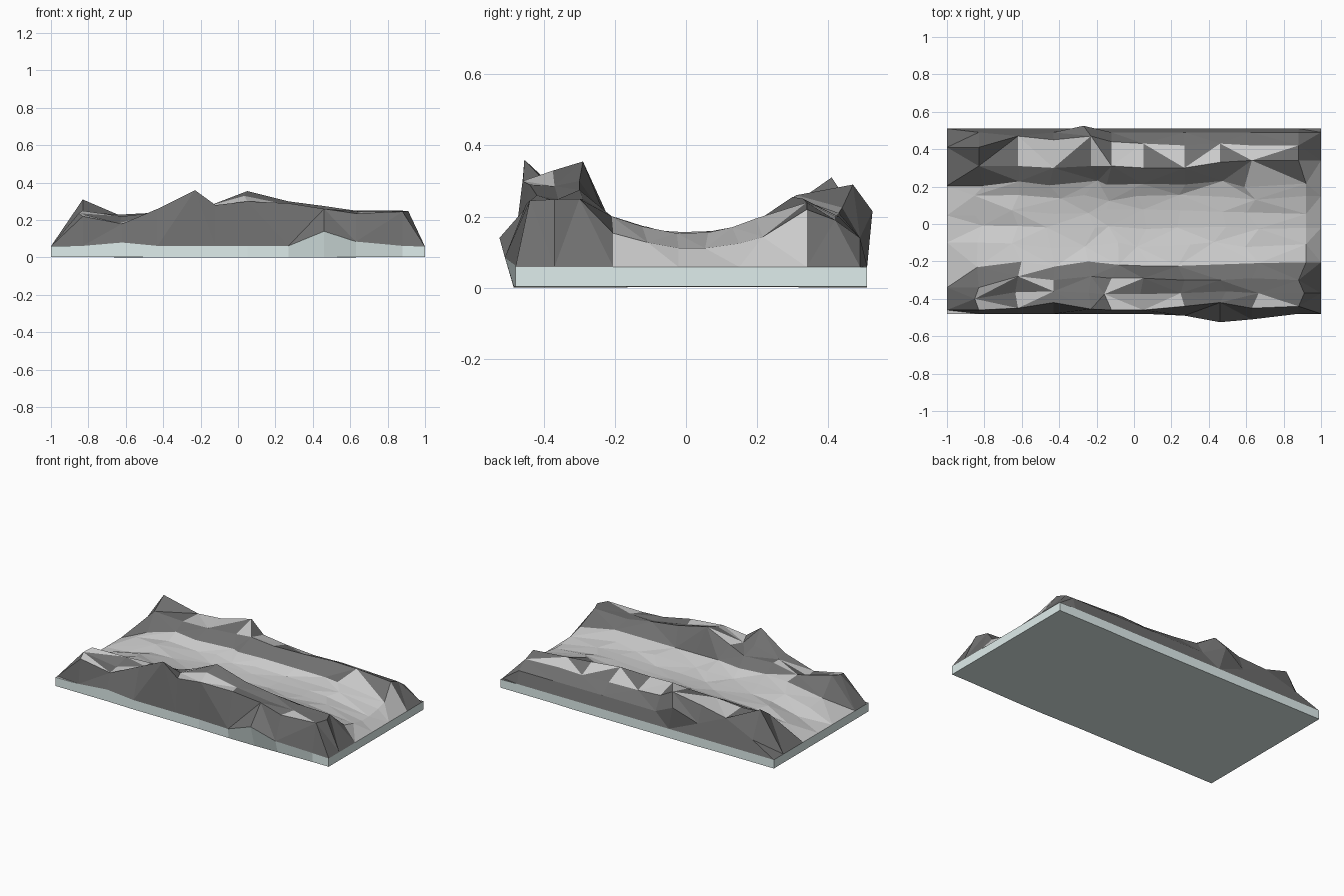
import bpy, bmesh, random

if "Cube" in bpy.data.objects:
    bpy.data.objects.remove(bpy.data.objects["Cube"])
random.seed(4)

def material(name, c):
    m = bpy.data.materials.new(name)
    m.diffuse_color = (*c, 1)
    m.use_nodes = True
    m.node_tree.nodes["Principled BSDF"].inputs["Base Color"].default_value = m.diffuse_color
    return m

rock = material("dark_rock", (0.16, 0.16, 0.16))
pale = material("pale_rock", (0.52, 0.52, 0.52))
stone = material("base_stone", (0.74, 0.85, 0.84))

# Ridge stations: x, then (y, z) for front outer, front inner, back inner, back outer crest
ridges = [
    (-.83, -.46, .22, -.34, .25, .31, .24, .41, .31),
    (-.62, -.45, .18, -.28, .22, .31, .23, .47, .22),
    (-.43, -.42, .26, -.30, .24, .30, .24, .45, .245),
    (-.23, -.455, .36, -.28, .24, .31, .25, .47, .29),
    (-.12, -.46, .28, -.29, .28, .31, .26, .44, .225),
    (.05, -.46, .30, -.29, .355, .30, .25, .43, .21),
    (.27, -.44, .29, -.30, .30, .30, .255, .42, .20),
    (.46, -.42, .26, -.30, .275, .33, .25, .43, .20),
    (.63, -.45, .235, -.29, .25, .34, .24, .42, .20),
    (.88, -.44, .245, -.30, .25, .34, .22, .42, .19),
]
floor_profile = [(-.215, .195), (-.11, .168), (-.01, .152), (.06, .155), (.14, .165), (.215, .19)]
front_lip = {-.62: (-.48, .08), .46: (-.525, .14), .27: (-.49, .062), .63: (-.51, .085)}

def section(r):
    """Cross-section of the canyon, front lip to back lip."""
    x, ay, az, by, bz, cy, cz, dy, dz = r
    end = abs(x) > .8
    ly, lz = front_lip.get(x, (-.48, .062))
    # Outer front wall, ridge with an uneven crest, inner wall
    mid = (x + random.uniform(-.04, .04), (ay + by) / 2, (az + bz) / 2 - random.uniform(-.005, .03))
    pts = [(x, ly, lz), (x, ay, az), mid, (x, by, bz)]
    # Stepped canyon floor
    for y, z in floor_profile:
        fx = .92 if x > .8 else x + random.uniform(-.04, .04)
        h = z - (.045 if end else 0) + random.uniform(-.01, .006)
        pts.append((fx, y + random.uniform(-.018, .018), h))
    # Back ridge; one bulge overhangs the back edge
    pts += [(x, cy, cz), (x, dy, dz)]
    pts.append((x - .04, .525, .215) if x == -.23 else (x, .49, .14))
    pts.append((x, .51, .06))
    return pts

rows = [section(r) for r in ridges]
rows.insert(0, [(-1, y, .06) for _, y, _ in rows[0]])
rows.append([(1, y, .058) for _, y, _ in rows[-1]])

def finish(bm, name, mats):
    bmesh.ops.recalc_face_normals(bm, faces=bm.faces)
    me = bpy.data.meshes.new(name)
    bm.to_mesh(me)
    bm.free()
    for m in mats:
        me.materials.append(m)
    bpy.context.collection.objects.link(bpy.data.objects.new(name, me))

# Canyon surface: faceted loft through the sections
bm = bmesh.new()
grid = [[bm.verts.new(p) for p in row] for row in rows]
floor_faces = set()
last = len(grid) - 2
for i in range(last + 1):
    for j in range(len(grid[0]) - 1):
        a, b, c, d = grid[i][j], grid[i + 1][j], grid[i + 1][j + 1], grid[i][j + 1]
        tris = ((a, b, c), (a, c, d)) if (i + j) % 2 else ((a, b, d), (b, c, d))
        for t in tris:
            f = bm.faces.new(t)
            if 4 <= j <= 8 or (i == last and j == 9):
                floor_faces.add(f)
bm.normal_update()
for f in bm.faces:
    crest = f.normal.z > .88 and random.random() < .4
    f.material_index = 1 if f in floor_faces or crest else 0
finish(bm, "canyon_terrain", [rock, pale])

# Base slab: its upper rim follows the terrain lip
rim = [r[0] for r in rows] + rows[-1][1:] + [r[-1] for r in rows[-2::-1]] + rows[0][-2:0:-1]
bm = bmesh.new()
top = [bm.verts.new(p) for p in rim]
low = [bm.verts.new((x, max(y, -.485), .003 if abs(x) > .5 else 0)) for x, y, z in rim]
n = len(rim)
for i in range(n):
    k = (i + 1) % n
    bm.faces.new((low[i], low[k], top[k], top[i]))
bm.faces.new(low[::-1])
finish(bm, "base_slab", [stone])
